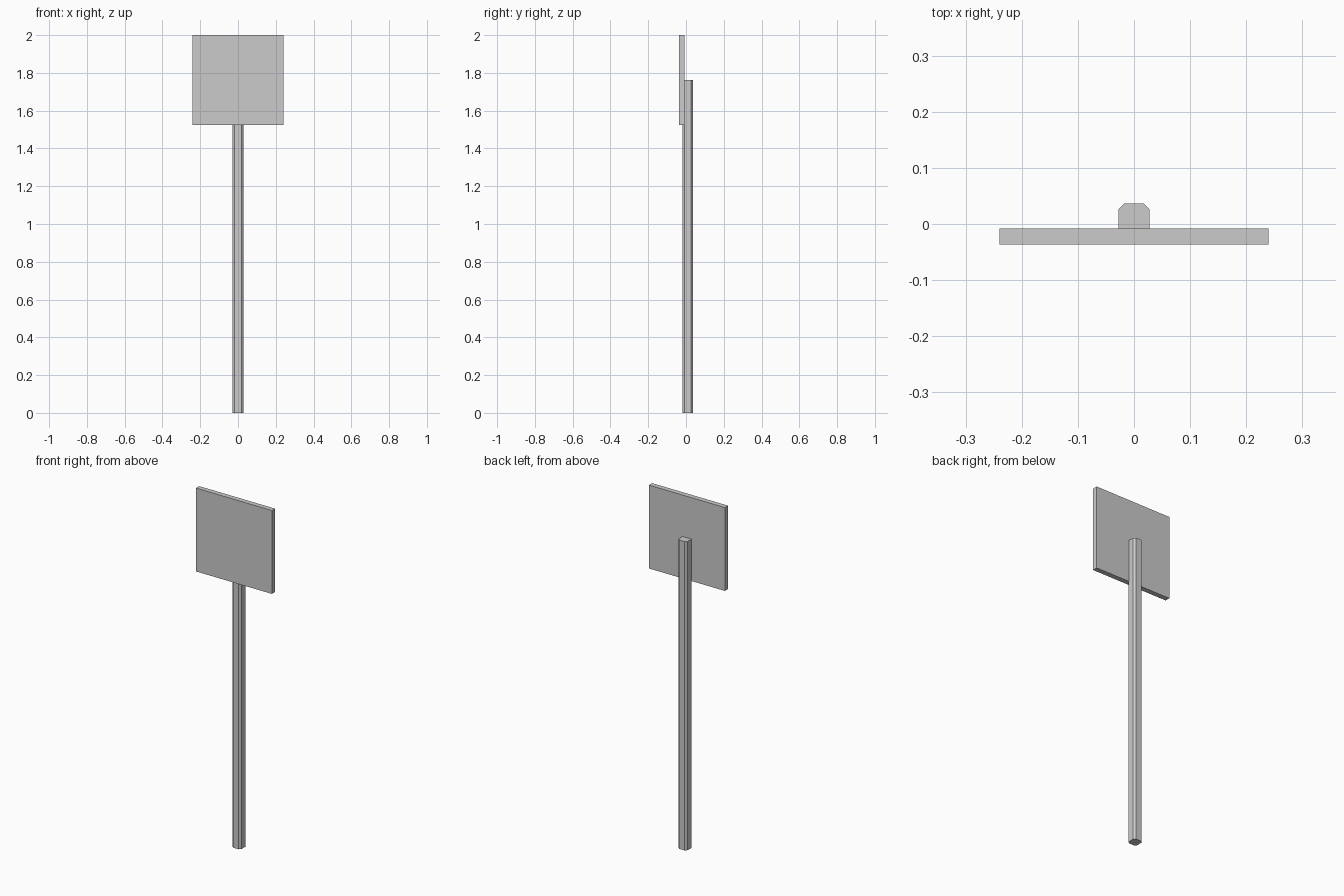
import bpy, bmesh

if "Cube" in bpy.data.objects:
    bpy.data.objects.remove(bpy.data.objects["Cube"])


def prism(name, outline, z0, z1):
    """Extrude a flat xy outline from z0 up to z1."""
    bm = bmesh.new()
    base = bm.faces.new([bm.verts.new((x, y, z0)) for x, y in outline])
    top = bmesh.ops.extrude_face_region(bm, geom=[base], use_keep_orig=True)
    verts = [g for g in top["geom"] if isinstance(g, bmesh.types.BMVert)]
    bmesh.ops.translate(bm, vec=(0, 0, z1 - z0), verts=verts)
    bmesh.ops.recalc_face_normals(bm, faces=bm.faces)
    mesh = bpy.data.meshes.new(name)
    bm.to_mesh(mesh)
    bm.free()
    obj = bpy.data.objects.new(name, mesh)
    bpy.context.collection.objects.link(obj)
    return obj


# Square post with chamfered corners, standing behind the panel
h, c, cy = 0.028, 0.0175, 0.0086
post = [(c, -h), (h, -c), (h, c), (c, h), (-c, h), (-h, c), (-h, -c), (-c, -h)]
prism("post", [(x, y + cy) for x, y in post], 0.0, 1.763)

# Flat square sign panel, let into the front of the post
w, front, back = 0.24, -0.0366, -0.008
prism("sign_panel", [(-w, front), (w, front), (w, back), (-w, back)], 1.524, 2.0)
